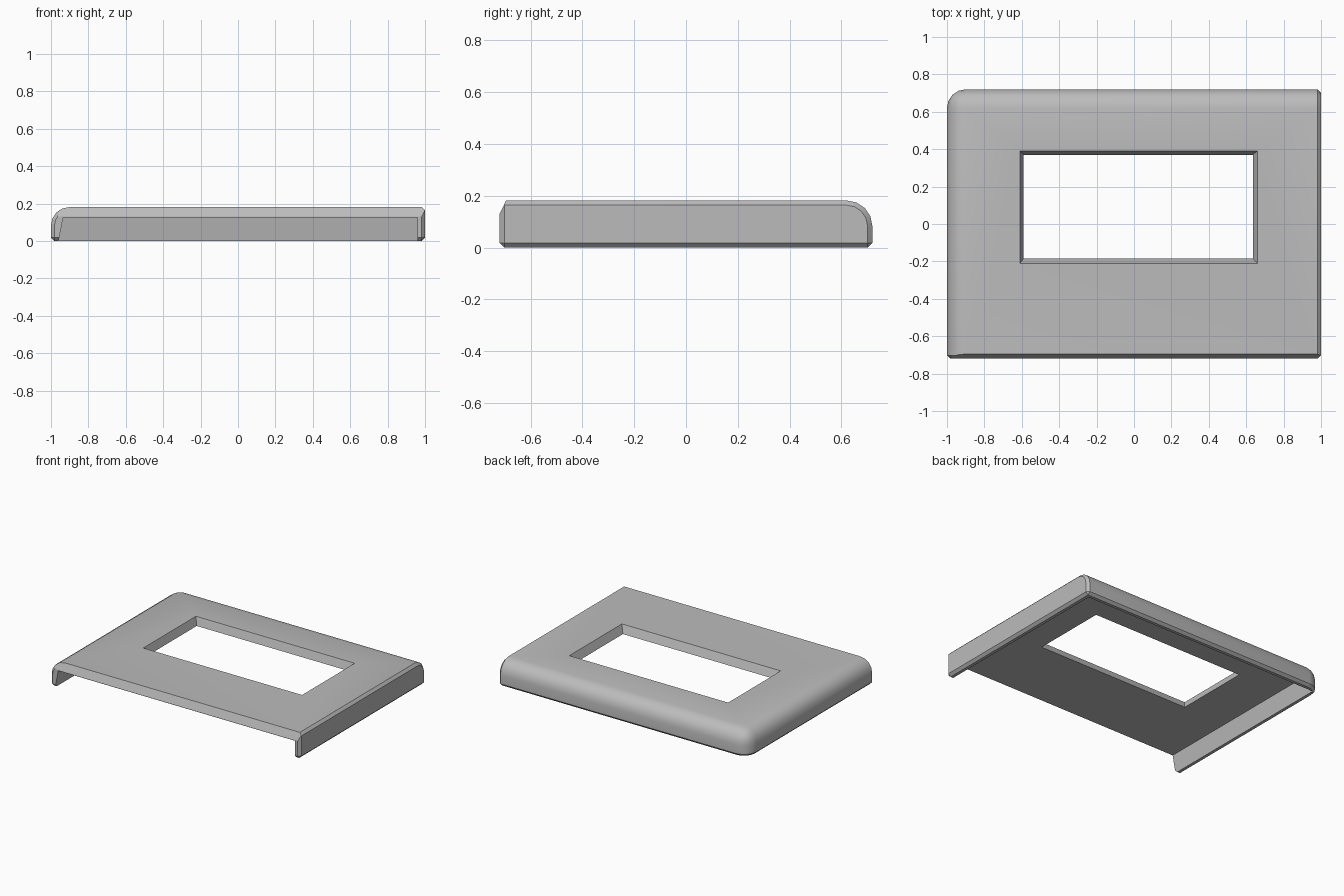
import bpy, bmesh, math
from mathutils import Vector

cube = bpy.data.objects.get("Cube")
if cube:
    bpy.data.objects.remove(cube, do_unlink=True)

grey = bpy.data.materials.new("plain grey")
grey.use_nodes = True
grey.diffuse_color = (0.5, 0.5, 0.5, 1)
grey.node_tree.nodes["Principled BSDF"].inputs["Base Color"].default_value = (0.5, 0.5, 0.5, 1)


def add_object(name, bm):
    bmesh.ops.recalc_face_normals(bm, faces=bm.faces)
    mesh = bpy.data.meshes.new(name)
    bm.to_mesh(mesh)
    bm.free()
    mesh.materials.append(grey)
    obj = bpy.data.objects.new(name, mesh)
    bpy.context.collection.objects.link(obj)
    return obj


def tapered_block(low, high, z0, z1):
    """Block between two rectangles given as x0, x1, y0, y1."""
    bm = bmesh.new()
    rings = []
    for (x0, x1, y0, y1), z in ((low, z0), (high, z1)):
        rings.append([bm.verts.new(p) for p in
                      ((x0, y0, z), (x1, y0, z), (x1, y1, z), (x0, y1, z))])
    a, b = rings
    bm.faces.new(a[::-1])
    bm.faces.new(b)
    for i in range(4):
        j = (i + 1) % 4
        bm.faces.new((a[i], a[j], b[j], b[i]))
    return bm


def cut(target, cutter):
    cutter.hide_render = True
    mod = target.modifiers.new("cut", 'BOOLEAN')
    mod.operation = 'DIFFERENCE'
    mod.solver = 'EXACT'
    mod.object = cutter
    bpy.ops.object.modifier_apply(modifier=mod.name)
    bpy.data.objects.remove(cutter, do_unlink=True)


W, D, H = 1.0, 0.72, 0.182

# Outer body: large rounding where two of the back, right and top sides meet
outline = (-W, W, -D, D)
bm = tapered_block(outline, outline, 0, H)
bm.normal_update()
sides = (Vector((0, 1, 0)), Vector((-1, 0, 0)), Vector((0, 0, 1)))
round_edges = [e for e in bm.edges
               if all(any(f.normal.dot(s) > 0.9 for s in sides) for f in e.link_faces)]
bmesh.ops.bevel(bm, geom=round_edges, offset=0.1, segments=4, profile=0.5, affect='EDGES')

# Small chamfer on all remaining sharp edges
bm.normal_update()
sharp = [e for e in bm.edges if e.calc_face_angle(0) > 0.9]
bmesh.ops.bevel(bm, geom=sharp, offset=0.018, segments=1, affect='EDGES')

# Sloped front lip
lip = bmesh.ops.bisect_plane(bm, geom=bm.verts[:] + bm.edges[:] + bm.faces[:],
                             plane_co=(0, -D, 0.13), plane_no=(0, -0.052, 0.025),
                             clear_outer=True)
bmesh.ops.holes_fill(bm, edges=[e for e in bm.edges if e.is_boundary], sides=0)
cover = add_object("cover_plate", bm)
bpy.context.view_layer.objects.active = cover
cover.select_set(True)

# Hollow underside, open to the front
cut(cover, add_object("cavity_cutter", tapered_block(
    (-0.965, 0.96, -1, 0.685), (-0.935, 0.96, -1, 0.66), -0.03, 0.125)))

# Window with sloping sides
cut(cover, add_object("window_cutter", tapered_block(
    (-0.57, 0.61, -0.16, 0.35), (-0.63, 0.685, -0.235, 0.41), 0.07, 0.235)))

bpy.ops.object.shade_smooth_by_angle(angle=math.radians(25))
